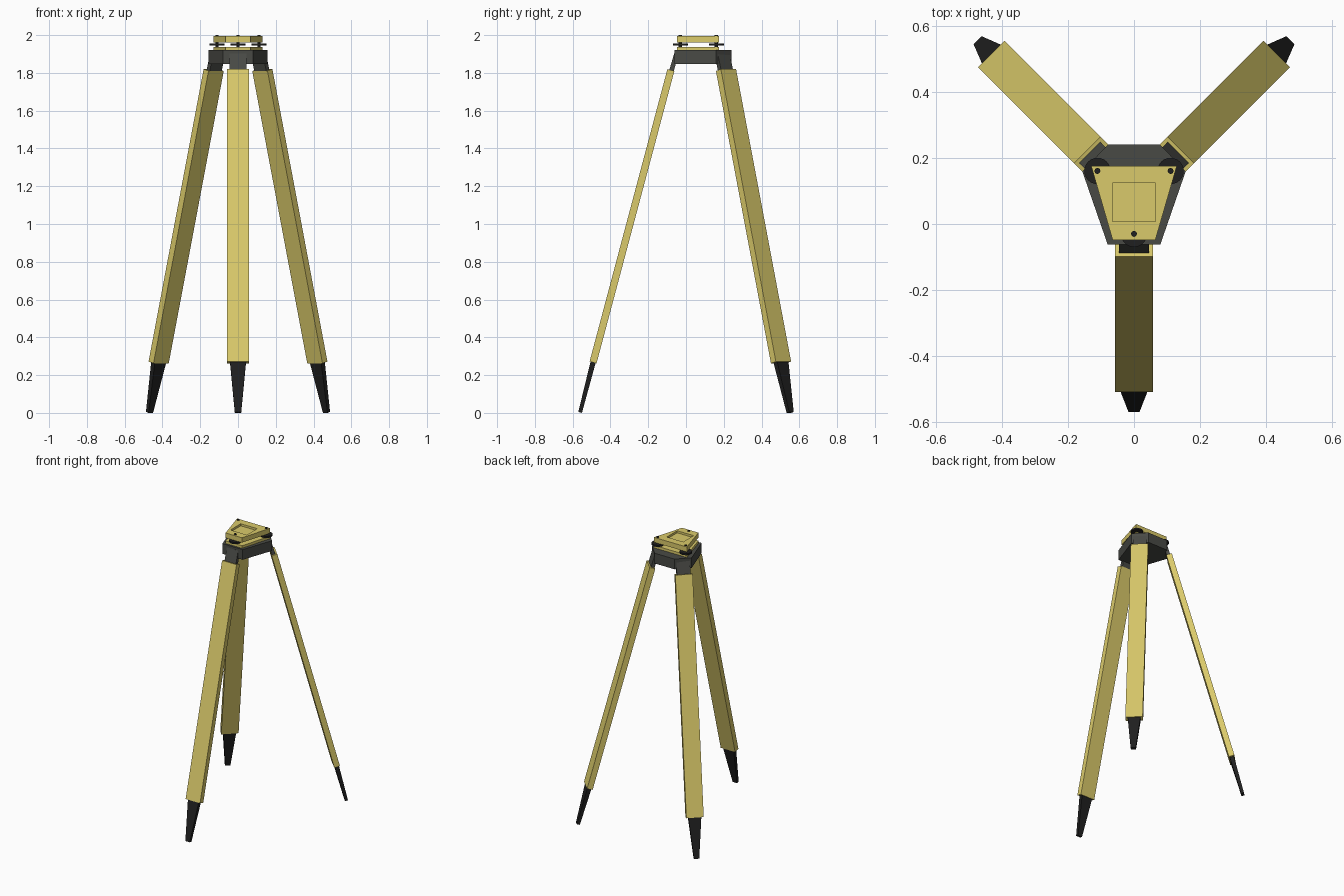
import bpy, bmesh, math
from mathutils import Vector

if "Cube" in bpy.data.objects:
    bpy.data.objects.remove(bpy.data.objects["Cube"])


def material(name, rgb):
    m = bpy.data.materials.new(name)
    m.diffuse_color = (*rgb, 1)
    m.use_nodes = True
    m.node_tree.nodes["Principled BSDF"].inputs["Base Color"].default_value = m.diffuse_color
    return m


WOOD = material("yellow_wood", (0.70, 0.59, 0.145))
GREY = material("dark_grey_metal", (0.066, 0.068, 0.060))
BLACK = material("black_metal", (0.014, 0.014, 0.014))


def finish(bm, name, mat):
    bmesh.ops.recalc_face_normals(bm, faces=bm.faces[:])
    me = bpy.data.meshes.new(name)
    bm.to_mesh(me)
    bm.free()
    me.materials.append(mat)
    ob = bpy.data.objects.new(name, me)
    bpy.context.collection.objects.link(ob)
    return ob


def loft(name, rings, mat):
    """Closed solid through a list of equal-sized vertex rings."""
    bm = bmesh.new()
    vs = [[bm.verts.new(p) for p in ring] for ring in rings]
    n = len(vs[0])
    for a, b in zip(vs, vs[1:]):
        for i in range(n):
            j = (i + 1) % n
            bm.faces.new((a[i], a[j], b[j], b[i]))
    bm.faces.new(vs[0])
    bm.faces.new(vs[-1])
    return finish(bm, name, mat)


def ring(outline, z):
    return [(x, y, z) for x, y in outline]


def cylinder(name, x, y, z0, z1, r, mat, sides=24):
    pts = [(x + r * math.cos(2 * math.pi * i / sides),
            y + r * math.sin(2 * math.pi * i / sides)) for i in range(sides)]
    ob = loft(name, [ring(pts, z0), ring(pts, z1)], mat)
    bpy.ops.object.select_all(action='DESELECT')
    ob.select_set(True)
    bpy.context.view_layer.objects.active = ob
    bpy.ops.object.shade_smooth_by_angle(angle=math.radians(35))


def slat(name, origin, direction, ends, mat):
    """Tilted bar; ends are (distance out, height, half width, half thickness)."""
    o = Vector((*origin, 0))
    d = Vector((*direction, 0)).normalized()
    up = Vector((0, 0, 1))
    side = d.cross(up)
    axis = (d * (ends[1][0] - ends[0][0]) + up * (ends[1][1] - ends[0][1])).normalized()
    thick = axis.cross(side)
    rings = []
    for r, z, w, t in ends:
        c = o + d * r + up * z
        rings.append([c + side * w * a + thick * t * b
                      for a, b in ((-1, -1), (1, -1), (1, 1), (-1, 1))])
    loft(name, rings, mat)


# Hub: hexagonal block with a chamfer for each leg
hub = [(-0.08, -0.062), (0.08, -0.062), (0.157, 0.16),
       (0.079, 0.241), (-0.079, 0.241), (-0.157, 0.16)]
loft("hub", [ring(hub, 1.847), ring(hub, 1.92)], GREY)

# Three legs: hinge bracket, wooden plank, tapered foot
for name, origin, direction in (("front", (0, -0.062), (0, -1)),
                                ("rear_right", (0.116, 0.199), (1, 1)),
                                ("rear_left", (-0.116, 0.199), (-1, 1))):
    slat(name + "_bracket", origin, direction,
         [(-0.011, 1.90, 0.045, 0.012), (0.021, 1.79, 0.045, 0.012)], GREY)
    slat(name + "_leg", origin, direction,
         [(0.018, 1.815, 0.057, 0.019), (0.430, 0.267, 0.057, 0.019)], WOOD)
    slat(name + "_foot", origin, direction,
         [(0.428, 0.275, 0.043, 0.014), (0.4985, 0.0026, 0.017, 0.010)], BLACK)

# Lower head plate
plate = [(-0.065, -0.048), (0.065, -0.048), (0.13, 0.176), (-0.13, 0.176)]
loft("lower_plate", [ring(plate, 1.918), ring(plate, 1.938)], WOOD)

# Upper head plate with a square recess in its top
recess = [(-0.065, 0.007), (0.065, 0.007), (0.065, 0.124), (-0.065, 0.124)]
loft("upper_plate", [ring(plate, 1.96), ring(plate, 1.995),
                     ring(recess, 1.995), ring(recess, 1.98)], WOOD)

# Levelling screws with thumb wheels
for name, x, y in (("front", 0, -0.03), ("right", 0.111, 0.161), ("left", -0.111, 0.161)):
    cylinder(name + "_screw", x, y, 1.93, 2.0, 0.009, BLACK, 12)
    cylinder(name + "_thumb_wheel", x, y, 1.944, 1.956, 0.04, BLACK)
